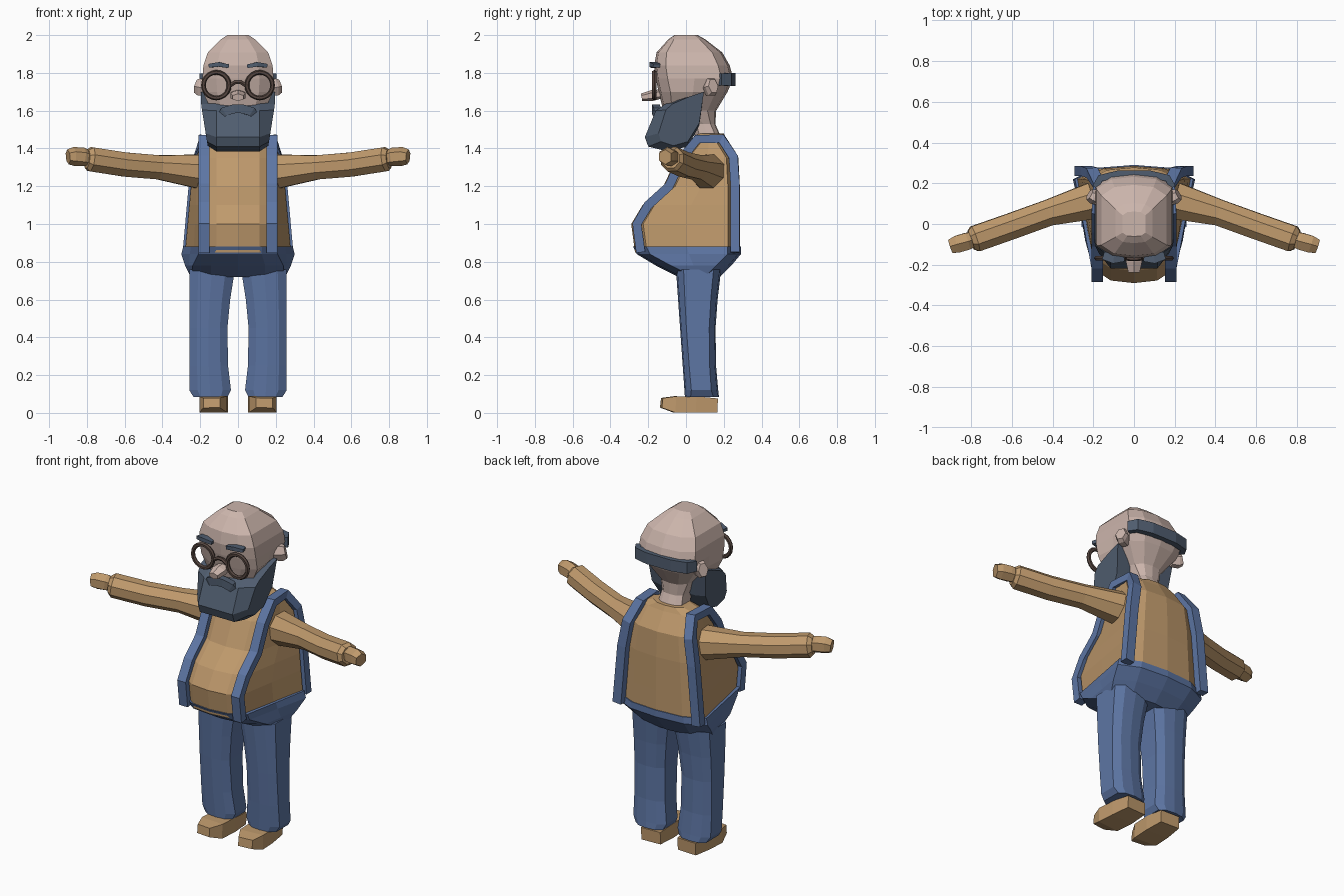
import bpy, bmesh, math
from mathutils import Vector

default_cube = bpy.data.objects.get("Cube")
if default_cube:
    bpy.data.objects.remove(default_cube, do_unlink=True)

ACROSS, DEPTH, UP = Vector((1, 0, 0)), Vector((0, 1, 0)), Vector((0, 0, 1))


def material(name, red, green, blue):
    mat = bpy.data.materials.new(name)
    colour = (red, green, blue, 1)
    mat.use_nodes = True
    mat.node_tree.nodes["Principled BSDF"].inputs["Base Color"].default_value = colour
    mat.diffuse_color = colour
    return mat


skin = material("skin", .6, .46, .41)
tan = material("tan cloth", .52, .32, .15)
denim = material("blue denim", .11, .18, .37)
slate = material("slate hair", .08, .11, .16)
metal = material("dark brown frame", .09, .06, .05)


def loft(name, rings, mat):
    """Skin a list of equal-length rings and cap both ends."""
    bm = bmesh.new()
    rows = [[bm.verts.new(point) for point in ring] for ring in rings]
    for lower, upper in zip(rows, rows[1:]):
        for i in range(len(lower)):
            bm.faces.new((lower[i - 1], lower[i], upper[i], upper[i - 1]))
    bm.faces.new(rows[0])
    bm.faces.new(rows[-1])
    bmesh.ops.recalc_face_normals(bm, faces=bm.faces)
    mesh = bpy.data.meshes.new(name)
    bm.to_mesh(mesh)
    bm.free()
    mesh.materials.append(mat)
    bpy.context.collection.objects.link(bpy.data.objects.new(name, mesh))


def section(z, front, back, front_width, back_width, centre=0):
    """Horizontal body section: a soft rectangle with its own front and back widths."""
    round_off = front_width / 3
    ease = round_off / 5
    half = [(front_width * .6, front + ease), (front_width, front + round_off),
            ((front_width + back_width) / 2, (front + back) / 2),
            (back_width, back - round_off), (back_width * .6, back - ease)]
    outline = [(0, front), *half, (0, back), *[(-x, y) for x, y in reversed(half)]]
    return [(centre + x, y, z) for x, y in outline]


def sweep(name, path, along, across, ref, sides, mat, start=1, end=1, mirror=1):
    """Faceted tube; start and end scale the first and last cross-section."""
    spine = [Vector((x * mirror, y, z)) for x, y, z in path]
    scales = [start] + [1] * (len(spine) - 2) + [end]
    rings = []
    for i, (centre, scale) in enumerate(zip(spine, scales)):
        tangent = (spine[min(i + 1, len(spine) - 1)] - spine[max(i - 1, 0)]).normalized()
        u = (ref - tangent * ref.dot(tangent)).normalized() * along
        v = tangent.cross(u.normalized()) * across
        reach = scale / math.cos(math.pi / sides)
        angles = [math.pi * (2 * k + 1) / sides for k in range(sides)]
        rings.append([centre + reach * (u * math.cos(a) + v * math.sin(a)) for a in angles])
    loft(name, rings, mat)


def both_sides(half):
    """Complete a path, listed from the outside in, with its mirror image."""
    return half + [(-x, y, z) for x, y, z in reversed(half)]


# Head: rounded dome above the eyes, tapering to the neck below
def dome(height):
    size = max(.3, math.sqrt(1 - height ** 2.5))
    middle = .045 * (1 - height)
    depth, width = .205 * size, .188 * size
    return section(1.77 + .23 * height, middle - depth, middle + depth, width, width)


loft("head", [dome(h) for h in (1, .9, .6, .3, 0)] + [
    section(1.7, -.145, .22, .187, .165), section(1.6, -.12, .16, .14, .09),
    section(1.53, .03, .155, .075, .07), section(1.45, .05, .19, .08, .08)], skin)
sweep("nose", [(0, -.12, 1.69), (0, -.18, 1.68), (0, -.235, 1.67)],
      .04, .025, ACROSS, 6, skin, start=.8, end=.7)

# Beard: side profile repeated across the face and pulled back at the cheeks
profile = [(.095, 1.7), (.07, 1.52), (.01, 1.41), (-.1, 1.385), (-.2, 1.41),
           (-.218, 1.46), (-.16, 1.6), (-.11, 1.635), (.02, 1.675)]


def jaw(side):
    ring = []
    for y, z in profile:
        flare = min(1, (z - 1.38) * 4)
        ring.append((side * (.16 + .035 * flare), y + max(0, -y) / 3, z + .03 * (1 - flare)))
    return ring


def chin(side):
    return [(side * .115, y, z) for y, z in profile]


loft("beard", [jaw(-1), chin(-1), chin(1), jaw(1)], slate)
sweep("moustache", both_sides([(.11, -.14, 1.55), (.07, -.155, 1.595), (.02, -.16, 1.61)]),
      .024, .02, UP, 4, slate, start=.5, end=.5)
sweep("back_hair", both_sides([(.19, .18, 1.765), (.165, .225, 1.765), (.08, .245, 1.765)]),
      .034, .017, UP, 4, slate, start=.9, end=.9)
sweep("glasses_bridge", both_sides([(.045, -.168, 1.73), (.015, -.17, 1.75)]),
      .01, .01, UP, 6, metal)

# Shirt: a round belly in front, a nearly straight back and sloping shoulders
belly = [(.85, -.27), (1, -.29), (1.1, -.23), (1.2, -.12), (1.35, -.05), (1.45, .03)]
front_width = .19


def back_of(z):
    """Depth and width of the back at a given height."""
    slope = max(0, z - 1.3) / .15
    return .285 - .07 * slope ** 2, .28 - .09 * (z - .85) - .04 * slope


loft("shirt", [section(z, y, back_of(z)[0], front_width, back_of(z)[1]) for z, y in belly]
     + [section(1.48, .06, .2, .1, .1)], tan)
loft("trouser_seat", [
    section(.88, -.28, .29, .21, .29), section(.84, -.26, .29, .21, .3),
    section(.78, -.16, .24, .24, .28), section(.72, -.04, .18, .24, .25)], denim)

# Straps follow the shirt corners up the front, over the shoulder and down the back
strap_path = [(front_width - .01, y + .03, z) for z, y in belly]
for z, _ in reversed(belly):
    depth, width = back_of(z)
    strap_path.append((width - .015, depth - .025, z))


def leg_section(z, centre_shift, size):
    """Trouser leg section, bowed outward and slimmer at the knee."""
    bow = math.sin(math.pi * z / .75)
    half = (.12 - .02 * bow) * size
    return section(z, -.07 * z, .185 - .03 * bow, half, half, centre_shift * (.138 + .02 * bow))


for side, mirror in (("left", 1), ("right", -1)):
    sweep(side + "_strap", strap_path, .028, .024, ACROSS, 4, denim, mirror=mirror)

    # Sleeve and hand
    sweep(side + "_sleeve", [(.18, .12, 1.275), (.42, .055, 1.3), (.6, -.01, 1.315),
                             (.78, -.073, 1.343), (.8, -.08, 1.345)],
          .064, .064, DEPTH, 8, tan, start=1.45, end=.75, mirror=mirror)
    sweep(side + "_hand", [(.78, -.07, 1.345), (.82, -.085, 1.355), (.87, -.1, 1.358),
                           (.9, -.11, 1.355)],
          .042, .043, DEPTH, 6, tan, start=.8, end=.8, mirror=mirror)

    # Trouser leg and shoe, with the toe turned slightly out
    loft(side + "_leg", [leg_section(.085, mirror, .8)]
         + [leg_section(z, mirror, 1) for z in (.12, .25, .45, .6, .76)], denim)
    sweep(side + "_shoe", [(.12, .165, .04), (.125, .05, .044), (.132, -.06, .045), (.14, -.13, .053)],
          .073, .043, ACROSS, 4, tan, start=.85, end=.6, mirror=mirror)

    # Ear, eyebrow and spectacle rim
    sweep(side + "_ear", [(.16, .12, 1.72), (.2, .135, 1.725), (.218, .145, 1.73)],
          .045, .032, UP, 6, skin, start=.9, end=.8, mirror=mirror)
    sweep(side + "_eyebrow", [(.05, -.165, 1.835), (.1, -.17, 1.845), (.15, -.155, 1.838)],
          .012, .024, UP, 4, slate, start=.8, end=.8, mirror=mirror)
    bpy.ops.mesh.primitive_torus_add(
        location=(mirror * .115, -.168, 1.735), rotation=(math.pi / 2, 0, 0),
        major_radius=.068, minor_radius=.0125, major_segments=20, minor_segments=6)
    rim = bpy.context.object
    rim.name = side + "_glasses_rim"
    rim.data.materials.append(metal)
    bpy.ops.object.shade_smooth_by_angle()
